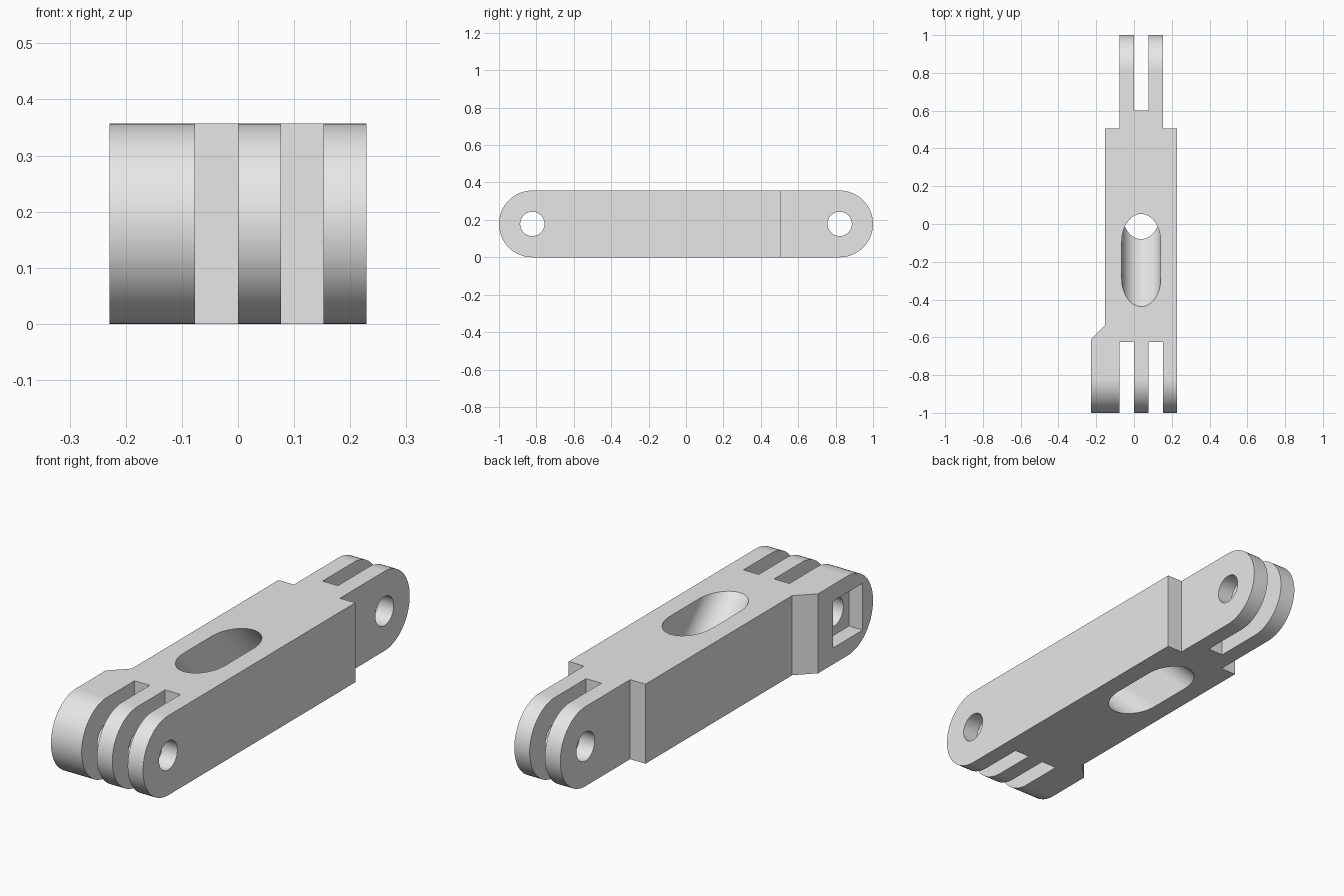
import bpy, bmesh
from math import sin, cos, pi
from mathutils import Vector

cube = bpy.data.objects.get("Cube")
if cube:
    bpy.data.objects.remove(cube, do_unlink=True)

U = 0.0762            # finger thickness, the module of the whole part
H = 0.357             # height
R = H / 2             # radius of the rounded ends
PIVOT = 1 - R         # distance of the hinge axes from the centre

grey = bpy.data.materials.new("plain grey")
grey.use_nodes = True
grey.diffuse_color = (0.8, 0.8, 0.8, 1)
grey.node_tree.nodes["Principled BSDF"].inputs["Base Color"].default_value = (0.8, 0.8, 0.8, 1)


def prism(name, points, direction):
    """Extrude a flat outline along a direction into a closed solid."""
    bm = bmesh.new()
    face = bm.faces.new([bm.verts.new(p) for p in points])
    out = bmesh.ops.extrude_face_region(bm, geom=[face], use_keep_orig=True)
    moved = [v for v in out["geom"] if isinstance(v, bmesh.types.BMVert)]
    bmesh.ops.translate(bm, verts=moved, vec=Vector(direction))
    bmesh.ops.recalc_face_normals(bm, faces=bm.faces)
    mesh = bpy.data.meshes.new(name)
    bm.to_mesh(mesh)
    bm.free()
    mesh.materials.append(grey)
    obj = bpy.data.objects.new(name, mesh)
    bpy.context.collection.objects.link(obj)
    return obj


def stadium(half, rx, ry, n=32):
    """Slot outline, long along the second axis, with elliptical ends."""
    pts = []
    for sign in (1, -1):
        for i in range(n + 1):
            a = pi * i / n
            pts.append((sign * rx * cos(a), sign * (half + ry * sin(a))))
    return pts


def combine(target, tool, operation):
    mod = target.modifiers.new(operation, "BOOLEAN")
    mod.operation = operation
    mod.object = tool
    mod.solver = "EXACT"
    bpy.context.view_layer.objects.active = target
    bpy.ops.object.modifier_apply(modifier=mod.name)
    bpy.data.objects.remove(tool, do_unlink=True)


# Side profile: a bar with rounded ends
arm = prism("hinge_arm", [(-0.3, y, R + z) for z, y in stadium(PIVOT, R, R)], (0.6, 0, 0))

# Plan: three fingers in front, two behind, a chamfered boss on the right
front, back, far = -0.625, 0.6, 1.1
plan = [(-3, -far), (-1, -far), (-1, front), (0, front), (0, -far), (1, -far),
        (1, front), (2, front), (2, -far), (3, -far), (3, 0.505), (2, 0.505),
        (2, far), (1, far), (1, back), (0, back), (0, far), (-1, far),
        (-1, 0.505), (-2, 0.505), (-2, -0.535), (-3, -0.535 - U)]
combine(arm, prism("plan_cutter", [(x * U, y, -0.1) for x, y in plan], (0, 0, 0.6)), "INTERSECT")

# Hinge pin holes at both ends
for y0 in (-PIVOT, PIVOT):
    ring = [(-0.4, y0 + 0.065 * cos(a), R + 0.065 * sin(a))
            for a in (2 * pi * i / 48 for i in range(48))]
    combine(arm, prism("pin_hole_cutter", ring, (0.8, 0, 0)), "DIFFERENCE")

# Square nut pocket in the boss
s = 0.105
square = [(-0.3, -PIVOT + a * s, R + b * s) for a, b in ((-1, -1), (1, -1), (1, 1), (-1, 1))]
combine(arm, prism("nut_pocket_cutter", square, (0.3 - 3 * U + 0.068, 0, 0)), "DIFFERENCE")

# Strap slot slanting through the bar
slot = [(U / 2 + x, 0.265 + y, -0.1) for x, y in stadium(0.1, 0.103, 0.145)]
combine(arm, prism("slot_cutter", slot, (0, -0.557, 0.557)), "DIFFERENCE")

# Smooth curves, flat planes and crisp edges
bpy.ops.object.select_all(action="DESELECT")
arm.select_set(True)
bpy.context.view_layer.objects.active = arm
bpy.ops.object.shade_smooth_by_angle(angle=pi / 6)
weighted = arm.modifiers.new("even_shading", "WEIGHTED_NORMAL")
weighted.keep_sharp = True
